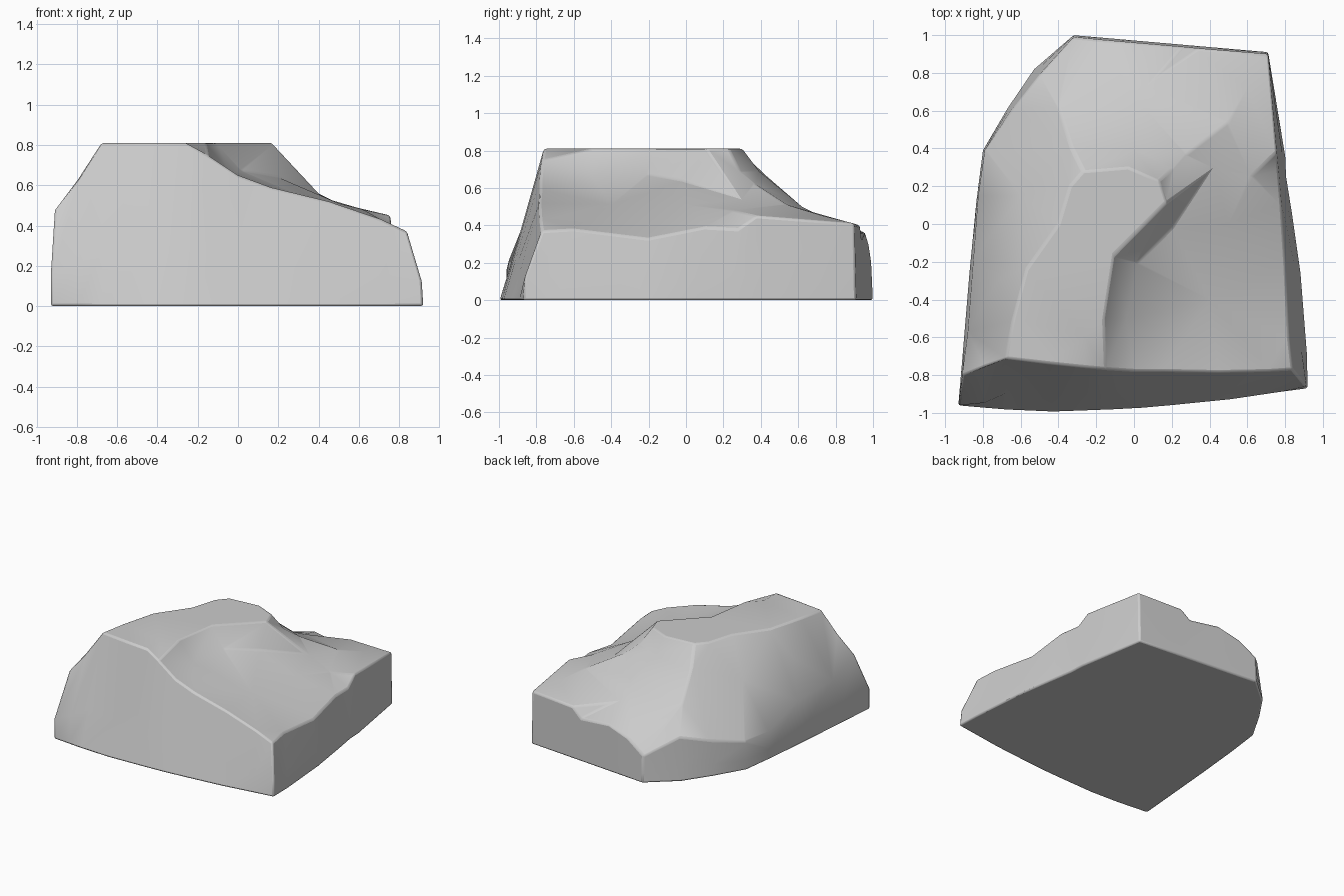
import bpy, bmesh
from mathutils import Vector
from mathutils.geometry import delaunay_2d_cdt

if "Cube" in bpy.data.objects:
    bpy.data.objects.remove(bpy.data.objects["Cube"])

# Each wall: upper rim (x, y, z) and ground outline (x, y), anticlockwise
WALLS = [
    # front
    ([(-.91, -.80, .48), (-.79, -.75, .64), (-.68, -.71, .81), (-.45, -.74, .81),
      (-.26, -.76, .81), (-.15, -.77, .75), (0, -.78, .65), (.16, -.78, .59),
      (.45, -.785, .52), (.7, -.78, .435), (.84, -.77, .37)],
     [(-.93, -.96), (-.53, -1), (0, -.98), (.45, -.94), (.92, -.87)]),
    # right
    ([(.84, -.77, .37), (.82, -.6, .38), (.80, -.2, .33), (.78, .1, .39),
      (.765, .28, .38), (.755, .38, .45), (.71, .90, .41)],
     [(.92, -.87), (.92, -.70), (.89, -.5), (.88, -.1), (.81, .16), (.80, .4), (.71, .91)]),
    # back
    ([(.71, .90, .41), (.34, .93, .40), (.26, .938, .33), (0, .96, .36),
      (-.17, .975, .31), (-.32, .99, .21)],
     [(.71, .91), (-.32, 1)]),
    # back left
    ([(-.32, .99, .21), (-.5, .79, .33), (-.65, .6, .27), (-.79, .39, .22)],
     [(-.32, 1), (-.53, .82), (-.66, .63), (-.80, .39)]),
    # left
    ([(-.79, .39, .22), (-.825, .15, .22), (-.85, -.18, .34), (-.88, -.57, .36), (-.91, -.80, .48)],
     [(-.80, .39), (-.85, 0), (-.93, -.96)]),
]

# Crease lines on the upper surface (z = .81 is the flat top)
TOP = .81
PLATEAU = [(-.68, -.71), (-.64, -.5), (-.57, -.24), (-.40, 0), (-.34, .2), (-.27, .28),
           (-.03, .30), (.13, .23), (.17, .11), (-.11, -.17), (-.16, -.50), (-.26, -.60), (-.26, -.76)]
CREASES = [
    [(x, y, TOP) for x, y in PLATEAU],
    # ridge running to the back right corner
    [(.13, .23, TOP), (.2, .29, .69), (.28, .37, .62), (.5, .54, .51), (.6, .72, .455), (.71, .90, .41)],
    # ridge running to the back left
    [(-.27, .28, TOP), (-.33, .4, .69), (-.4, .62, .5), (-.5, .79, .33)],
    # foot of the step beside the flat top
    [(0, -.78, .65), (-.04, -.5, .66), (.02, -.2, .67), (.2, -.02, .64), (.4, .28, .545), (.5, .54, .51)],
]
LOOSE = [(0, .39, .69), (.05, .62, .5), (.1, .76, .43), (-.6, .15, .56), (-.72, -.3, .6),
         (.4, -.4, .51), (.5, 0, .51), (.62, .25, .48)]


def lengths(pts):
    out = [0]
    for a, b in zip(pts, pts[1:]):
        out.append(out[-1] + (Vector(b[:2]) - Vector(a[:2])).length)
    return [v / out[-1] for v in out]


def at(pts, t):
    d = lengths(pts)
    for i in range(len(pts) - 1):
        if t <= d[i + 1] + 1e-6:
            return Vector(pts[i]).lerp(Vector(pts[i + 1]), (t - d[i]) / (d[i + 1] - d[i]))


# Collect rim, matching ground points and creases
pts, ground = [], []
for rim, base in WALLS:
    for p, t in list(zip(rim, lengths(rim)))[:-1]:
        pts.append(p)
        ground.append(at(base, t))
n = len(pts)


def index(p):
    for i, q in enumerate(pts):
        if (Vector(p[:2]) - Vector(q[:2])).length < .004:
            return i
    pts.append(p)
    return len(pts) - 1


edges = []
for line in CREASES:
    ids = [index(p) for p in line]
    edges += list(zip(ids, ids[1:]))
for p in LOOSE:
    index(p)
edges = [e for e in edges if not (e[0] < n and e[1] < n)]

# Upper surface
co, _, tris, orig, _, _ = delaunay_2d_cdt(
    [Vector(p[:2]) for p in pts], edges, [list(range(n))], 1, 1e-5)
bm = bmesh.new()
verts = [bm.verts.new(p) for p in pts]
for t in tris:
    ids = [orig[i][0] if orig[i] else min(range(len(pts)), key=lambda k: (Vector(pts[k][:2]) - co[i]).length)
           for i in t]
    if len(set(ids)) == 3:
        bm.faces.new([verts[i] for i in ids])

# Walls with one middle row, bulging at the front corners, and the underside
low = [bm.verts.new((g.x, g.y, 0)) for g in ground]
bulge = {0: 0, 1: .12, 10: .08}
mid = []
for i in range(n):
    p = ground[i].lerp(Vector(pts[i][:2]), bulge.get(i, .33))
    mid.append(bm.verts.new((p.x, p.y, pts[i][2] / 3)))
for i in range(n):
    j = (i + 1) % n
    bm.faces.new((mid[i], mid[j], verts[j], verts[i]))
    bm.faces.new((low[i], low[j], mid[j], mid[i]))
bm.faces.new(low[::-1])
bmesh.ops.dissolve_limit(bm, angle_limit=.01, verts=bm.verts, edges=bm.edges)
bmesh.ops.recalc_face_normals(bm, faces=bm.faces)

mesh = bpy.data.meshes.new("rock")
bm.to_mesh(mesh)
bm.free()
rock = bpy.data.objects.new("rock", mesh)
bpy.context.collection.objects.link(rock)

# Worn edges and soft shading
bev = rock.modifiers.new("worn_edges", 'BEVEL')
bev.width = .012
bev.segments = 2
bev.limit_method = 'ANGLE'
bev.angle_limit = .6
bpy.context.view_layer.objects.active = rock
rock.select_set(True)
bpy.ops.object.shade_smooth_by_angle(angle=.6)
